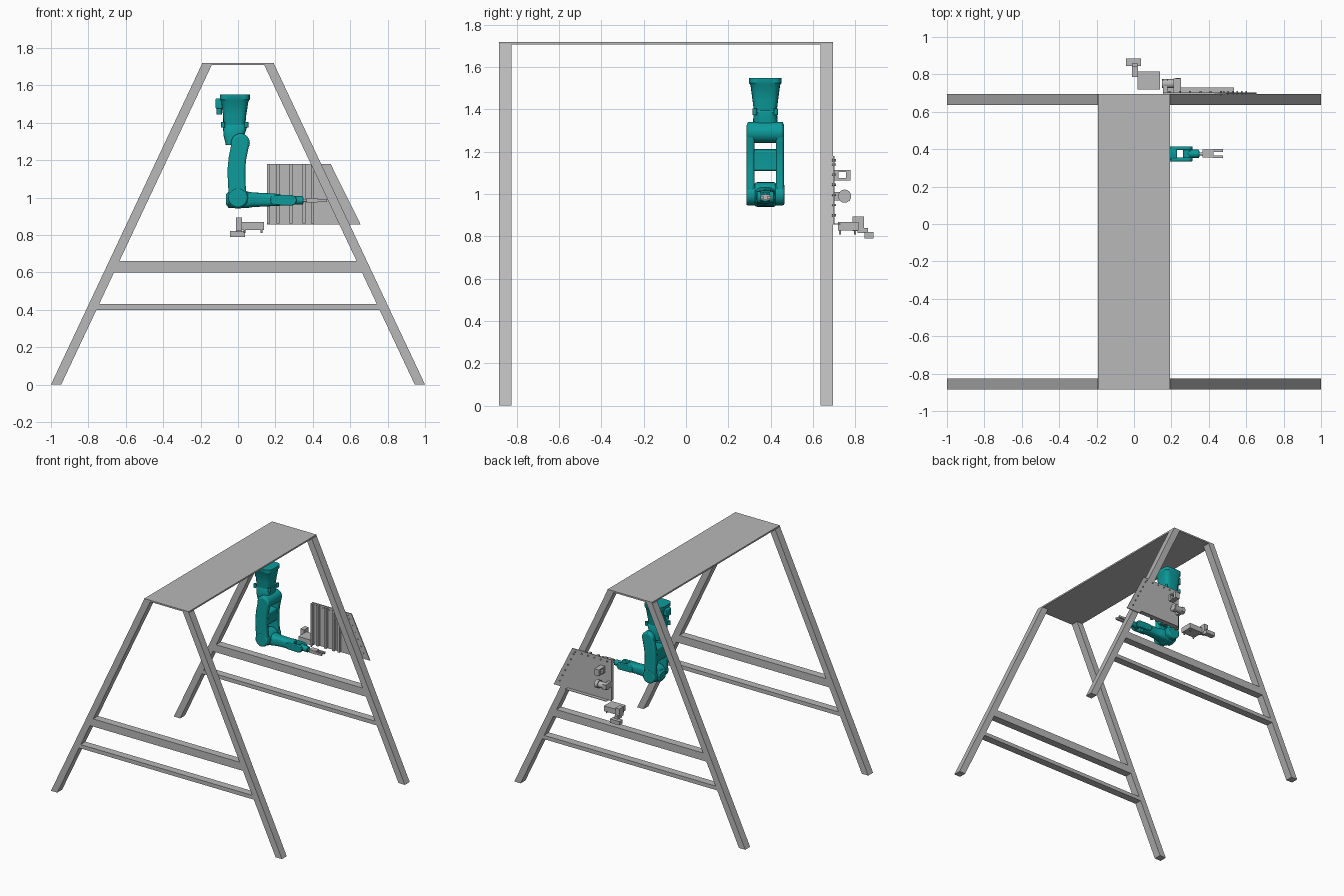
import bpy, bmesh, math
from mathutils import Vector, Matrix

if "Cube" in bpy.data.objects:
    bpy.data.objects.remove(bpy.data.objects["Cube"])


def material(name, rgb):
    m = bpy.data.materials.new(name)
    m.use_nodes = True
    m.diffuse_color = (*rgb, 1)
    m.node_tree.nodes["Principled BSDF"].inputs["Base Color"].default_value = (*rgb, 1)
    return m


GREY = material("steel grey", (0.48, 0.48, 0.48))
TEAL = material("teal paint", (0.004, 0.33, 0.33))
ARM_Y = 0.375


def finish(name, bm, mat, bevel=0, smooth=False):
    bmesh.ops.recalc_face_normals(bm, faces=bm.faces)
    me = bpy.data.meshes.new(name)
    bm.to_mesh(me)
    bm.free()
    me.materials.append(mat)
    ob = bpy.data.objects.new(name, me)
    bpy.context.collection.objects.link(ob)
    if bevel:
        mod = ob.modifiers.new("soft edges", "BEVEL")
        mod.width, mod.segments, mod.limit_method = bevel, 2, "ANGLE"
    if smooth:
        bpy.ops.object.select_all(action="DESELECT")
        ob.select_set(True)
        bpy.context.view_layer.objects.active = ob
        bpy.ops.object.shade_smooth_by_angle(angle=math.radians(35))
    return ob


def prism(name, pts, y0, y1, mat=GREY, bevel=0, smooth=False):
    """Profile in x and z, extruded along y."""
    bm = bmesh.new()
    face = bm.faces.new([bm.verts.new((x, y0, z)) for x, z in pts])
    new = bmesh.ops.extrude_face_region(bm, geom=[face])["geom"]
    bmesh.ops.translate(bm, vec=(0, y1 - y0, 0),
                        verts=[v for v in new if isinstance(v, bmesh.types.BMVert)])
    return finish(name, bm, mat, bevel, smooth)


def box(name, x, y, z, mat=GREY, bevel=0):
    return prism(name, [(x[0], z[0]), (x[1], z[0]), (x[1], z[1]), (x[0], z[1])],
                 y[0], y[1], mat, bevel, bevel > 0)


def cylinder(name, centre, radius, length, axis, mat=GREY, bevel=0):
    bm = bmesh.new()
    bmesh.ops.create_cone(bm, cap_ends=True, segments=32, radius1=radius,
                          radius2=radius, depth=length)
    turn = Vector((0, 0, 1)).rotation_difference(Vector(axis)).to_matrix().to_4x4()
    bm.transform(Matrix.Translation(centre) @ turn)
    return finish(name, bm, mat, bevel, True)


def loft(name, sections, along_x=False, power=0.5):
    """Rounded-square rings: (position, centre, half size, half depth in y)."""
    bm = bmesh.new()
    rings = []
    for pos, c, h, d in sections:
        ring = []
        for i in range(32):
            a = math.tau * i / 32
            u = c + h * math.copysign(abs(math.cos(a)) ** power, math.cos(a))
            y = ARM_Y + d * math.copysign(abs(math.sin(a)) ** power, math.sin(a))
            ring.append(bm.verts.new((pos, y, u) if along_x else (u, y, pos)))
        rings.append(ring)
    for a, b in zip(rings, rings[1:]):
        for i in range(32):
            j = (i + 1) % 32
            bm.faces.new((a[i], a[j], b[j], b[i]))
    bm.faces.new(rings[0])
    bm.faces.new(rings[-1])
    return finish(name, bm, TEAL, 0, True)


def band(path, half):
    """Outline of a curved strip with round ends."""
    pts = [Vector(p) for p in path]
    left, right = [], []
    for i, p in enumerate(pts):
        t = (pts[min(i + 1, len(pts) - 1)] - pts[max(i - 1, 0)]).normalized()
        n = Vector((-t.y, t.x)) * half
        left.append(p + n)
        right.append(p - n)

    def cap(centre, start):
        v = start - centre
        return [centre + Matrix.Rotation(-math.pi * k / 10, 2) @ v for k in range(1, 10)]
    return left + cap(pts[-1], left[-1]) + right[::-1] + cap(pts[0], right[0])


# Gantry: two A-frames, each with two legs and two cross bars, under a top plate
def leg_x(z, inset=0):
    return 1 - inset - z * 0.471


for end, y0 in (("front", -0.885), ("back", 0.635)):
    y1 = y0 + 0.06
    for side, s in (("left", 1), ("right", -1)):
        prism(f"{end}_{side}_leg", [(s * leg_x(z, i), z) for z, i in
              ((0, 0), (1.71, 0), (1.71, 0.055), (0, 0.055))], y0, y1)
    for bar, lo, hi in (("upper", 0.6, 0.66), ("lower", 0.4, 0.43)):
        a, b = leg_x(lo, 0.055), leg_x(hi, 0.055)
        prism(f"{end}_{bar}_cross_bar", [(-a, lo), (a, lo), (b, hi), (-b, hi)], y0, y1)
box("top_plate", (-0.192, 0.192), (-0.885, 0.695), (1.708, 1.72))

# Robot base and shoulder
loft("arm_base", [(1.55, -0.017, 0.08, 0.077), (1.525, -0.017, 0.08, 0.077),
                  (1.515, -0.017, 0.073, 0.07), (1.44, -0.018, 0.062, 0.06),
                  (1.375, -0.02, 0.058, 0.052), (1.36, -0.02, 0.055, 0.05)])
loft("shoulder_turret", [(1.395, -0.015, 0.063, 0.05), (1.385, -0.015, 0.066, 0.056),
                         (1.33, -0.022, 0.055, 0.058), (1.28, -0.015, 0.05, 0.055)])
box("cable_connector", (-0.12, -0.08), (0.35, 0.4), (1.475, 1.53), TEAL, 0.006)
cylinder("connector_plug", (-0.1, 0.375, 1.46), 0.014, 0.03, (0, 0, 1), TEAL)
for s in (-1, 1):
    for x in (-0.08, 0.045):
        cylinder("base_bolt", (x, ARM_Y + s * 0.05, 1.39), 0.01, 0.03, (0, 0, 1), TEAL)
cylinder("shoulder_joint", (0.013, ARM_Y, 1.292), 0.05, 0.17, (0, 1, 0), TEAL, 0.008)

# Upper arm: two curved side plates joined by a bridge
path = [(0.013, 1.29), (0.005, 1.25), (-0.003, 1.21), (-0.008, 1.16),
        (-0.008, 1.11), (-0.005, 1.05), (0, 1.0)]
for s, side in ((1, "back"), (-1, "front")):
    ys = sorted((ARM_Y + s * 0.05, ARM_Y + s * 0.088))
    prism(f"upper_arm_{side}_plate", band(path, 0.047), *ys, TEAL, 0.01, True)
    cylinder(f"elbow_{side}_cover", (0, ARM_Y + s * 0.065, 0.998), 0.052, 0.05,
             (0, 1, 0), TEAL, 0.008)
prism("upper_arm_bridge", band(path[2:5], 0.044)[0:3] + band(path[2:5], 0.044)[12:15],
      ARM_Y - 0.07, ARM_Y + 0.07, TEAL, 0.008, True)

# Elbow, forearm and wrist
cylinder("elbow_joint", (0, ARM_Y, 0.998), 0.058, 0.1, (0, 1, 0), TEAL, 0.01)
loft("forearm", [(-0.063, 0.99, 0.028, 0.035), (-0.05, 0.988, 0.043, 0.046),
                 (0.05, 0.988, 0.044, 0.048), (0.085, 0.988, 0.038, 0.044),
                 (0.1, 0.988, 0.038, 0.038), (0.16, 0.988, 0.035, 0.038),
                 (0.22, 0.987, 0.032, 0.039), (0.23, 0.987, 0.028, 0.036)], True, 0.65)
fork = band([(0.2, 0.987), (0.24, 0.986), (0.285, 0.985)], 0.028)
for s, side in ((1, "back"), (-1, "front")):
    ys = sorted((ARM_Y + s * 0.02, ARM_Y + s * 0.04))
    prism(f"wrist_{side}_fork", fork, *ys, TEAL, 0.005, True)
cylinder("wrist_joint", (0.285, ARM_Y, 0.985), 0.022, 0.05, (0, 1, 0), TEAL)
cylinder("wrist_body", (0.318, ARM_Y, 0.985), 0.022, 0.06, (1, 0, 0), TEAL, 0.003)
cylinder("tool_flange", (0.345, ARM_Y, 0.985), 0.016, 0.012, (1, 0, 0), TEAL)

# Gripper
cylinder("gripper_mount", (0.36, ARM_Y, 0.985), 0.008, 0.03, (1, 0, 0))
box("gripper_body", (0.365, 0.425), (0.355, 0.397), (0.973, 0.998))
for y in (0.352, 0.386):
    box("gripper_finger", (0.42, 0.475), (y, y + 0.015), (0.976, 0.992))

# Backboard with front ribs, a ledge and screws along its slanted side
prism("backboard", [(0.155, 0.857), (0.655, 0.857), (0.495, 1.18), (0.155, 1.18)],
      0.695, 0.702)
for x in (0.155, 0.205, 0.275, 0.345, 0.39):
    box("backboard_rib", (x, x + 0.017), (0.672, 0.695), (0.86, 1.178))
box("backboard_ledge", (0.18, 0.535), (0.702, 0.73), (0.857, 0.861))
for i in range(6):
    cylinder("board_screw", (0.48 + 0.024 * i, 0.7, 1.14 - 0.048 * i), 0.005, 0.02, (0, 1, 0))
    cylinder("top_screw", (0.19 + 0.055 * i, 0.7, 1.16), 0.005, 0.02, (0, 1, 0))

# Sensor bracket: a square plate with a window, made of four bars
for y in (0.702, 0.757):
    box("bracket_side", (0.21, 0.25), (y, y + 0.02), (1.065, 1.115))
for z in (1.065, 1.105):
    box("bracket_rail", (0.21, 0.25), (0.722, 0.757), (z, z + 0.01))

# Camera barrel
cylinder("camera_barrel", (0.2, 0.75, 0.99), 0.024, 0.1, (1, 0, 0))
cylinder("camera_lens_ring", (0.235, 0.75, 0.99), 0.031, 0.025, (1, 0, 0))
box("camera_clamp", (0.155, 0.18), (0.7, 0.775), (0.97, 1.01))

# Feeder unit behind the board
box("feeder_body", (0.02, 0.14), (0.718, 0.815), (0.827, 0.868))
box("feeder_column", (-0.012, 0.022), (0.787, 0.842), (0.825, 0.893))
box("feeder_neck", (-0.012, 0.018), (0.81, 0.86), (0.815, 0.84))
box("feeder_tray", (-0.043, 0.038), (0.845, 0.886), (0.79, 0.82))
for x in (0.035, 0.125):
    for y in (0.728, 0.8):
        cylinder("feeder_foot", (x, y, 0.82), 0.005, 0.02, (0, 0, 1))
